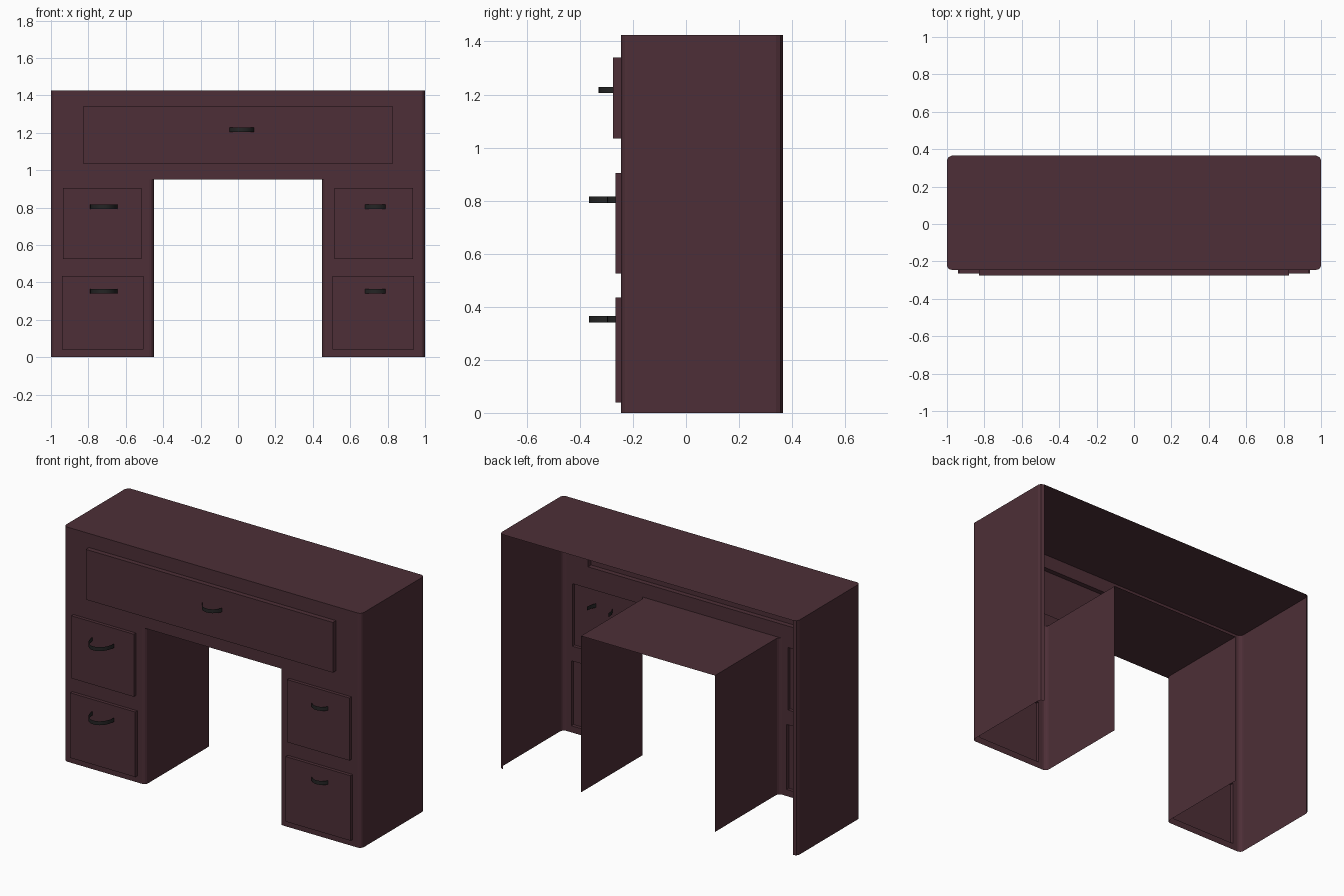
import bpy, math

if "Cube" in bpy.data.objects:
    bpy.data.objects.remove(bpy.data.objects["Cube"])

FRONT, BACK, TOP, ARCH, KNEE, R = -0.245, 0.365, 1.425, 0.95, 0.45, 0.025


def material(name, color):
    m = bpy.data.materials.new(name)
    m.diffuse_color = color
    m.use_nodes = True
    m.node_tree.nodes["Principled BSDF"].inputs["Base Color"].default_value = m.diffuse_color
    return m


WOOD = material("dark_wood", (0.075, 0.028, 0.038, 1))
METAL = material("black_metal", (0.018, 0.018, 0.018, 1))


def make(name, verts, faces, mat=WOOD, mirror=False, smooth=False):
    me = bpy.data.meshes.new(name)
    me.from_pydata(verts, [], faces)
    me.materials.append(mat)
    ob = bpy.data.objects.new(name, me)
    bpy.context.collection.objects.link(ob)
    if mirror:
        ob.modifiers.new("mirror", 'MIRROR')
    if smooth:
        for p in me.polygons:
            p.use_smooth = True
    return ob


def wall(name, pts, z0, z1, **kw):
    # vertical sheet following a plan-view profile
    n = len(pts)
    verts = [(x, y, z) for z in (z0, z1) for x, y in pts]
    faces = [(i, i + 1, n + i + 1, n + i) for i in range(n - 1)]
    return make(name, verts, faces, **kw)


def sheet(name, pts, z):
    return make(name, [(x, y, z) for x, y in pts], [tuple(range(len(pts)))], mirror=True)


def corner(cx, a0, a1, n=4):
    # rounded front corner
    return [(cx + R * math.cos(math.radians(a0 + (a1 - a0) * i / n)),
             FRONT + R + R * math.sin(math.radians(a0 + (a1 - a0) * i / n)))
            for i in range(n + 1)]


# Outer sides, knee-hole walls, top and knee-hole ceiling (open back and bottom)
outer = corner(1 - R, -90, 0) + [(1, BACK - 0.025), (0.993, BACK - 0.008), (0.975, BACK)]
inner = [(KNEE, BACK)] + corner(KNEE + R, 180, 270)
wall("side_panel", outer, 0, TOP, mirror=True)
wall("knee_hole_wall", inner, 0, ARCH, mirror=True)
sheet("desk_top", [(0, FRONT)] + outer + [(0, BACK)], TOP)
sheet("knee_hole_ceiling", [(0, BACK)] + inner + [(0, FRONT)], ARCH)

# Drawers: x0, x1, z0, z1, front y
top_drawer = (-0.83, 0.83, 1.035, 1.34, -0.275)
side_drawers = [(0.515, 0.935, 0.525, 0.905, -0.265),
                (0.505, 0.942, 0.04, 0.435, -0.265)]

# Front panel: right half as a grid of cells, with openings at the drawers
openings = side_drawers + [top_drawer, (-1, KNEE + R, 0, ARCH, 0)]
xs = sorted({0, 1 - R} | {d[i] for d in openings for i in (0, 1) if d[i] > 0})
zs = sorted({0, TOP} | {d[i] for d in openings for i in (2, 3)})
verts = [(x, FRONT, z) for z in zs for x in xs]
faces = []
for j in range(len(zs) - 1):
    for i in range(len(xs) - 1):
        cx, cz = (xs[i] + xs[i + 1]) / 2, (zs[j] + zs[j + 1]) / 2
        if not any(d[0] < cx < d[1] and d[2] < cz < d[3] for d in openings):
            a = j * len(xs) + i
            faces.append((a, a + 1, a + len(xs) + 1, a + len(xs)))
make("front_panel", verts, faces, mirror=True)


def drawer(name, d, mirror=False):
    # raised front, hollow behind
    x0, x1, z0, z1, y = d
    v = [(x, yy, z) for yy in (y, FRONT) for x, z in ((x0, z0), (x1, z0), (x1, z1), (x0, z1))]
    f = [(0, 1, 2, 3)] + [((i + 1) % 4, i, i + 4, (i + 1) % 4 + 4) for i in range(4)]
    make(name, v, f, mirror=mirror)


drawer("top_drawer", top_drawer)
drawer("upper_side_drawers", side_drawers[0], True)
drawer("lower_side_drawers", side_drawers[1], True)


# Curved ribbon handles: centre x, centre z, foremost y
def handle(name, x, z, y):
    n = 14
    pts = [(x - 0.073 * math.cos(math.pi * i / n), y + 0.095 * (1 - math.sin(math.pi * i / n)))
           for i in range(n + 1)]
    wall(name, pts, z - 0.012, z + 0.012, mat=METAL, smooth=True)


handle("top_handle", 0.02, 1.217, -0.33)
for label, z in (("upper", 0.803), ("lower", 0.353)):
    handle(label + "_left_handle", -0.717, z, -0.365)
    handle(label + "_right_handle", 0.735, z, -0.298)
